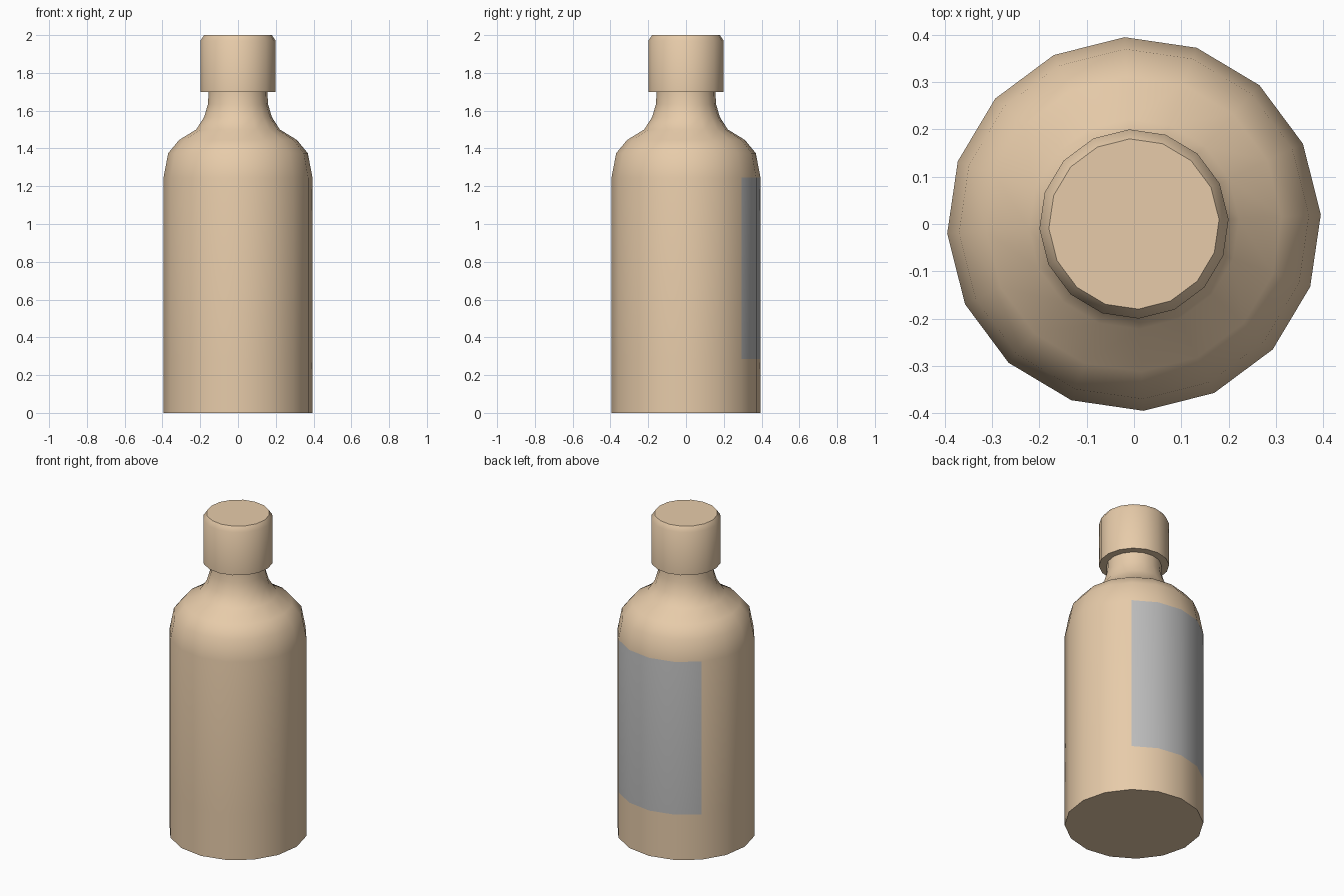
import bpy, bmesh, math

if "Cube" in bpy.data.objects:
    bpy.data.objects.remove(bpy.data.objects["Cube"])

SIDES = 16
TURN = math.radians(2.9)


def material(name, rgb):
    m = bpy.data.materials.new(name)
    m.diffuse_color = (*rgb, 1)
    m.use_nodes = True
    m.node_tree.nodes["Principled BSDF"].inputs["Base Color"].default_value = m.diffuse_color
    return m


tan = material("tan", (0.8, 0.6, 0.4))
grey = material("label_grey", (0.5, 0.5, 0.5))


def lathe(name, profile, cap_bottom=False, cap_top=False, label_band=None):
    """Spin (radius, z) points; optionally mark quads of one band as the label."""
    bm = bmesh.new()
    rings = [[bm.verts.new((r * math.cos(TURN + math.tau * i / SIDES),
                            r * math.sin(TURN + math.tau * i / SIDES), z))
              for i in range(SIDES)] for r, z in profile]
    for band, (lo, hi) in enumerate(zip(rings, rings[1:])):
        for i in range(SIDES):
            j = (i + 1) % SIDES
            f = bm.faces.new((lo[i], lo[j], hi[j], hi[i]))
            # label covers a quarter turn on the back
            if band == label_band and 2 <= i < 6:
                f.material_index = 1
    if cap_bottom:
        bm.faces.new(rings[0][::-1])
    if cap_top:
        bm.faces.new(rings[-1])
    me = bpy.data.meshes.new(name)
    bm.to_mesh(me)
    bm.free()
    me.materials.append(tan)
    if label_band is not None:
        me.materials.append(grey)
    ob = bpy.data.objects.new(name, me)
    bpy.context.collection.objects.link(ob)
    bpy.ops.object.select_all(action='DESELECT')
    ob.select_set(True)
    bpy.context.view_layer.objects.active = ob
    bpy.ops.object.shade_smooth_by_angle(angle=math.radians(40))
    return ob


# Bottle: straight body with label, rounded shoulder, flared neck
lathe("bottle", [(0.395, 0), (0.395, 0.285), (0.395, 1.245), (0.37, 1.375),
                 (0.312, 1.445), (0.222, 1.5), (0.18, 1.565), (0.159, 1.635),
                 (0.156, 1.70)], cap_bottom=True, label_band=1)

# Cap: overhanging underside, straight wall, small top chamfer
lathe("cap", [(0.156, 1.70), (0.2, 1.70), (0.2, 1.97), (0.18, 2.0)], cap_top=True)
